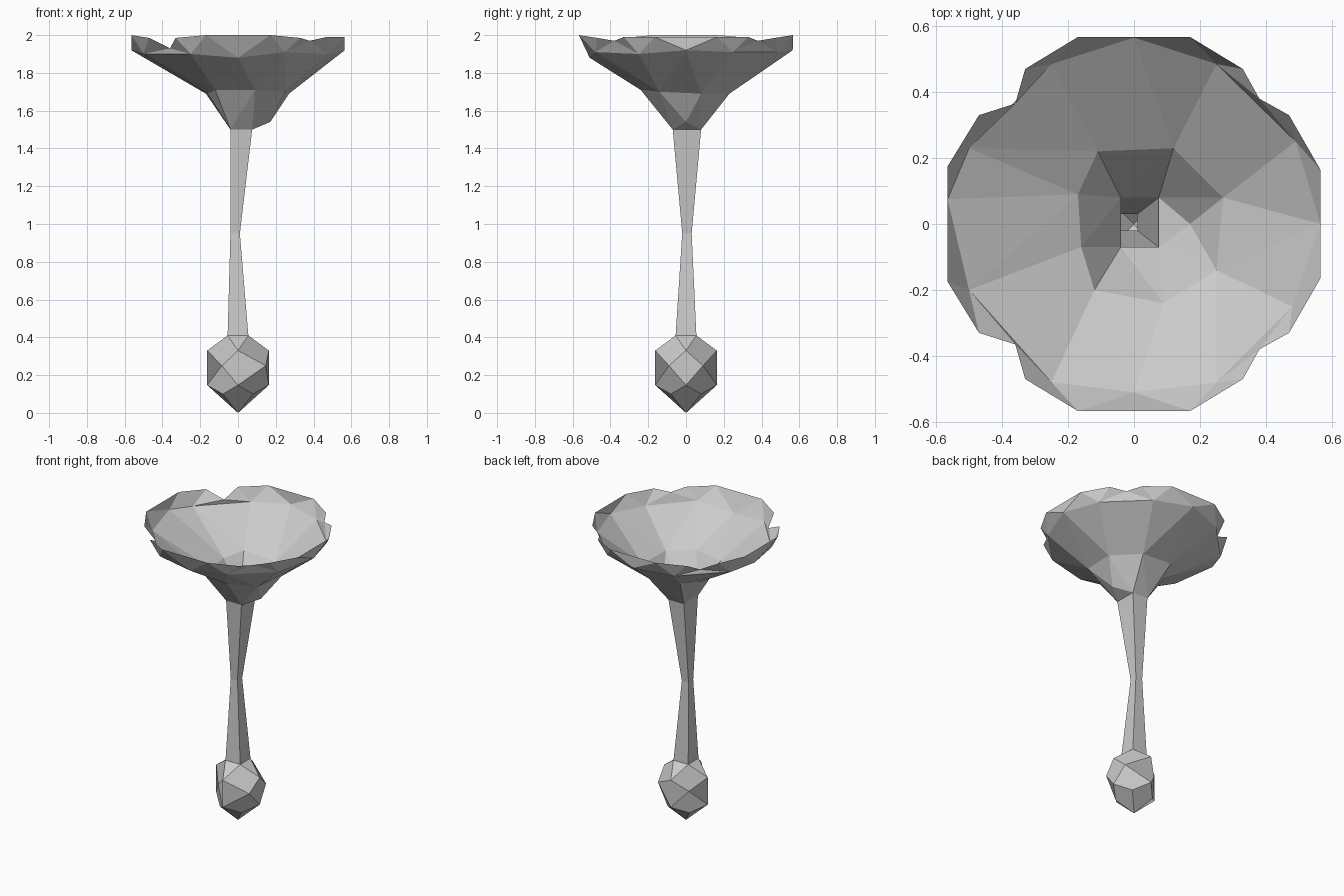
import bpy
from mathutils import Vector

if "Cube" in bpy.data.objects:
    bpy.data.objects.remove(bpy.data.objects["Cube"])


def make(name, verts, faces):
    me = bpy.data.meshes.new(name)
    me.from_pydata([tuple(v) for v in verts], [], faces)
    me.update()
    ob = bpy.data.objects.new(name, me)
    bpy.context.collection.objects.link(ob)
    return ob


def square(x0, x1, y0, y1, z):
    # corners counter-clockwise from the +x +y corner
    return [(x1, y1, z), (x0, y1, z), (x0, y0, z), (x1, y0, z)]


def bridge(a, b, oa, ob):
    # triangle strip between two closed rings, always taking the shorter diagonal
    A, B = [Vector(p) for p in a], [Vector(p) for p in b]
    na, nb = len(A), len(B)
    s = min(range(nb), key=lambda k: (B[k] - A[0]).length)
    i = j = 0
    faces = []
    while i < na or j < nb:
        p, q = A[i % na], B[(s + j) % nb]
        da = (A[(i + 1) % na] - q).length if i < na else 1e9
        db = (B[(s + j + 1) % nb] - p).length if j < nb else 1e9
        ia, ib = oa + i % na, ob + (s + j) % nb
        if da < db:
            faces.append((ia, oa + (i + 1) % na, ib))
            i += 1
        else:
            faces.append((ia, ob + (s + j + 1) % nb, ib))
            j += 1
    return faces


stem_low = square(-0.055, 0.055, -0.055, 0.055, 0.41)
waist = square(-0.04, 0.01, -0.02, 0.03, 0.95)
stem_top = square(-0.04, 0.075, -0.07, 0.08, 1.5)

# bulb: pole, low corners, low axis points, middle corners, high axis points, stem base
axis = [(0.163, 0), (0, 0.163), (-0.163, 0), (0, -0.163)]
low = square(-0.08, 0.08, -0.08, 0.08, 0.10)
mid = square(-0.085, 0.147, -0.09, 0.09, 0.25)
verts = [(0, 0, 0)] + low + [(x, y, 0.147) for x, y in axis]
verts += mid + [(x, y, 0.33) for x, y in axis] + stem_low
faces = []
for i in range(4):
    n, p = (i + 1) % 4, (i + 3) % 4
    L, A, M, U, T = 1, 5, 9, 13, 17
    faces += [(0, L + i, A + i, L + p),
              (L + i, A + n, M + i, A + i),
              (A + i, M + i, U + i, M + p),
              (M + i, U + n, T + i, U + i),
              (U + i, T + i, T + p)]
make("bulb", verts, faces)

# four-sided stem with a narrow waist, hollow
verts = stem_low + waist + stem_top
faces = [(r + i, r + (i + 1) % 4, r + 4 + (i + 1) % 4, r + 4 + i)
         for r in (0, 4) for i in range(4)]
make("stem", verts, faces)

# open cup: throat, shoulder, wall and scalloped rim
throat = [(0.17, 0, 1.54)] + stem_top
shoulder = [(0.27, 0.08, 1.69), (0.12, 0.23, 1.69), (-0.11, 0.22, 1.71),
            (-0.17, 0.09, 1.69), (-0.16, -0.07, 1.69), (-0.12, -0.20, 1.71),
            (0.09, -0.24, 1.71), (0.25, -0.14, 1.70)]
wall = [(0.565, 0, 1.92), (0.49, 0.25, 1.91), (0.25, 0.485, 1.91),
        (0, 0.565, 1.92), (-0.25, 0.485, 1.90), (-0.50, 0.23, 1.90),
        (-0.565, 0.075, 1.92), (-0.50, -0.20, 1.90), (-0.25, -0.48, 1.90),
        (0, -0.51, 1.88), (0.25, -0.48, 1.91), (0.48, -0.25, 1.90)]
half = [(0.565, 0.165, 1.99), (0.47, 0.33, 1.99), (0.38, 0.38, 1.97),
        (0.33, 0.47, 1.985), (0.17, 0.567, 2.0), (-0.17, 0.567, 2.0),
        (-0.33, 0.47, 1.985), (-0.36, 0.365, 1.93), (-0.47, 0.33, 1.985),
        (-0.565, 0.175, 2.0)]
rim = half + [(x, -y, z) for x, y, z in reversed(half)]
rings = [throat, shoulder, wall, rim]
verts, faces, o = [], [(0, 1, 4)], 0
for k, ring in enumerate(rings):
    verts += ring
    if k < 3:
        faces += bridge(ring, rings[k + 1], o, o + len(ring))
    o += len(ring)
make("cup", verts, faces)
